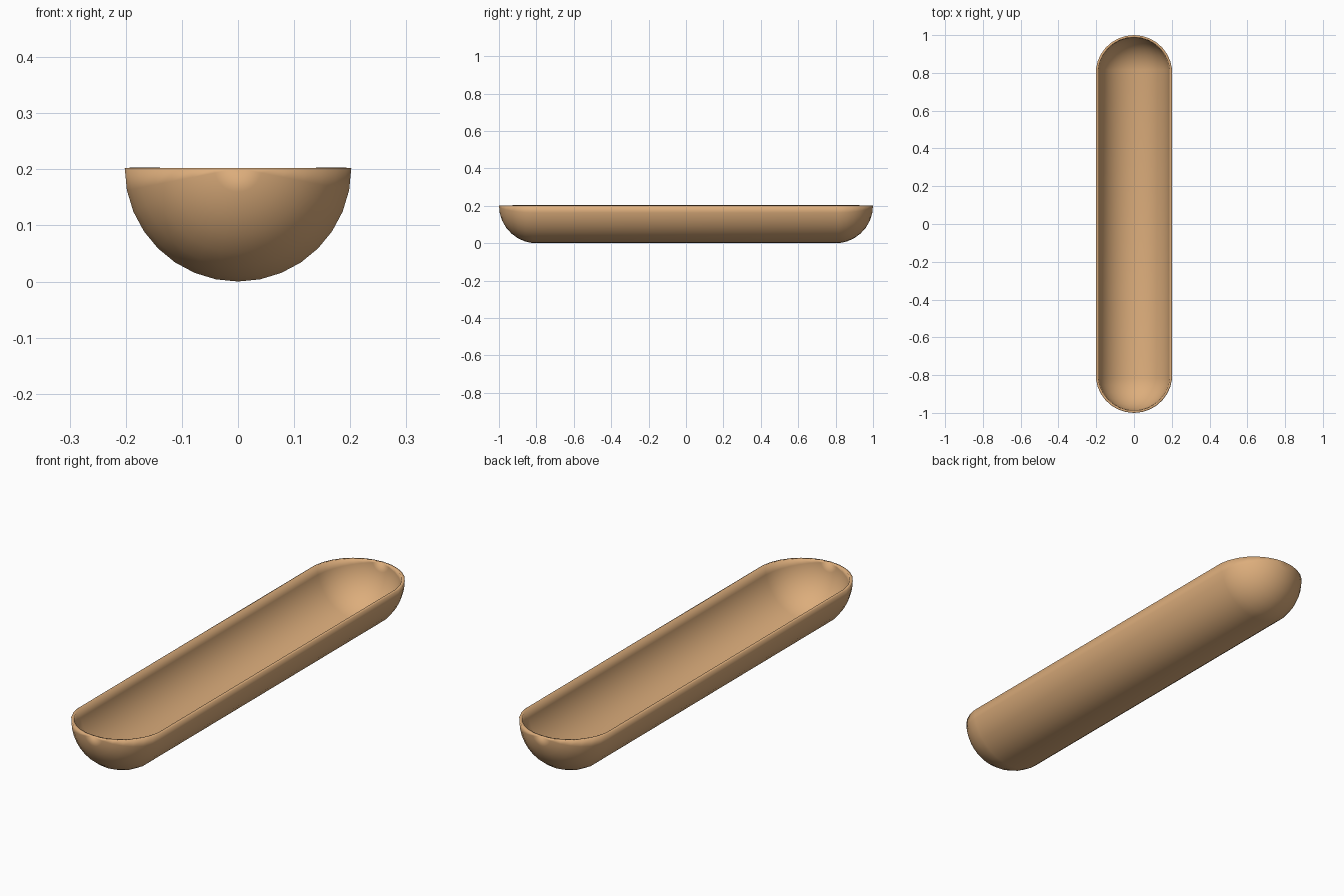
import bpy, bmesh, math
from mathutils import Matrix, Vector

if "Cube" in bpy.data.objects:
    bpy.data.objects.remove(bpy.data.objects["Cube"])

R = 0.203          # outer radius of the rounded ends
WALL = 0.012

# Half-capsule shell: lower half of a sphere, poles on y, pulled apart lengthwise
bm = bmesh.new()
bmesh.ops.create_uvsphere(bm, u_segments=32, v_segments=15, radius=R,
                          matrix=Matrix.Rotation(math.pi / 2, 4, 'X'))
bmesh.ops.bisect_plane(bm, geom=bm.verts[:] + bm.edges[:] + bm.faces[:], dist=1e-5,
                       plane_co=Vector((0, 0, 0)), plane_no=Vector((0, 0, 1)),
                       clear_outer=True)
for v in bm.verts:
    v.co.y += math.copysign(1 - R, v.co.y)
bottom = min(v.co.z for v in bm.verts)
for v in bm.verts:
    v.co.z -= bottom
bmesh.ops.recalc_face_normals(bm, faces=bm.faces[:])
# Open shell: make normals point away from the trough axis
if sum(f.normal.dot(Vector((f.calc_center_median().x, 0, f.calc_center_median().z - R)))
       for f in bm.faces) < 0:
    bmesh.ops.reverse_faces(bm, faces=bm.faces[:])

mesh = bpy.data.meshes.new("trough")
bm.to_mesh(mesh)
bm.free()
trough = bpy.data.objects.new("trough", mesh)
bpy.context.collection.objects.link(trough)
for p in mesh.polygons:
    p.use_smooth = True

# Wall thickness, growing inward
solid = trough.modifiers.new("wall", 'SOLIDIFY')
solid.thickness = WALL
solid.offset = -1

# Warm brown
mat = bpy.data.materials.new("brown")
mat.diffuse_color = (0.72, 0.42, 0.2, 1)
mat.use_nodes = True
mat.node_tree.nodes["Principled BSDF"].inputs["Base Color"].default_value = mat.diffuse_color
mesh.materials.append(mat)
